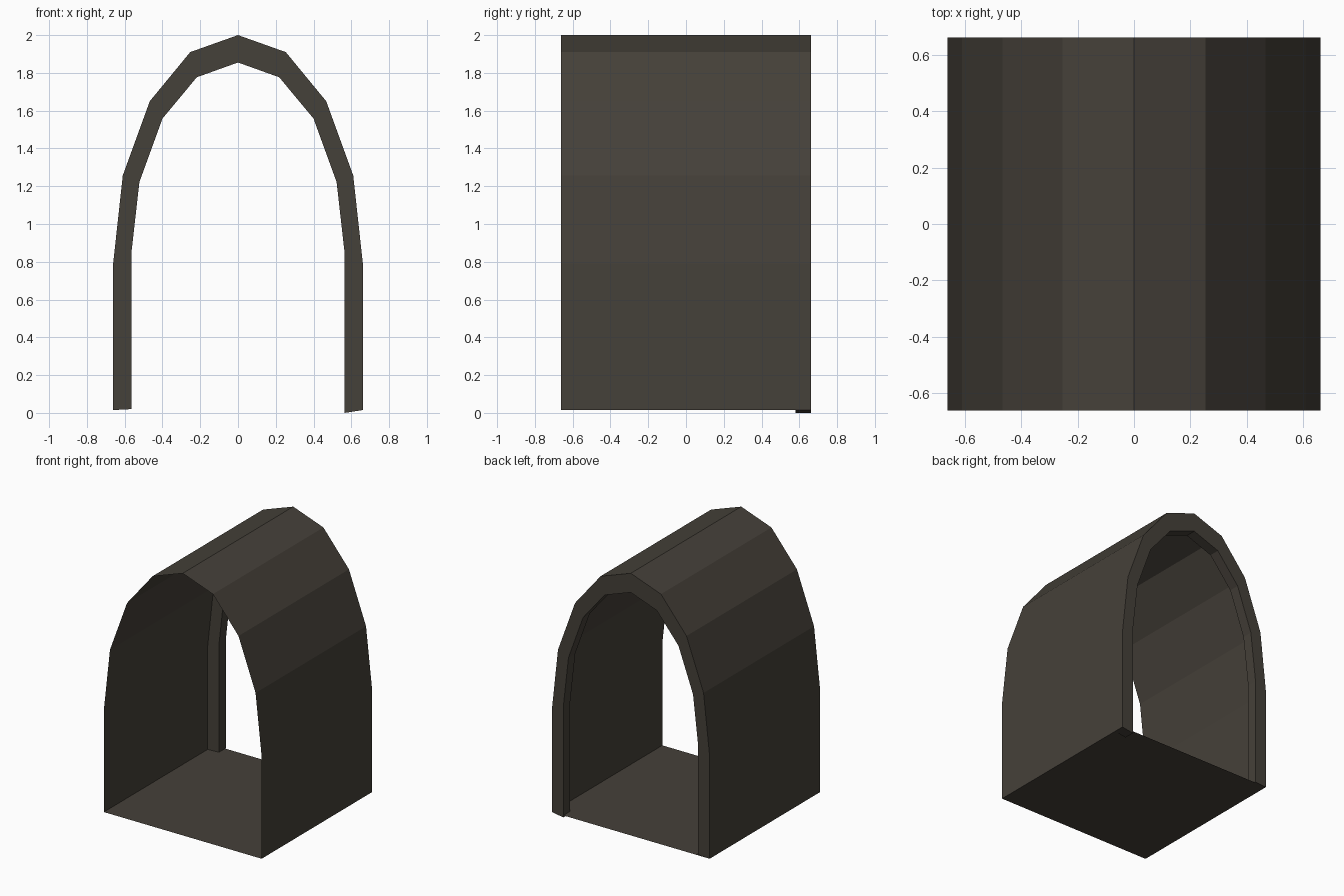
import bpy, bmesh

if "Cube" in bpy.data.objects:
    bpy.data.objects.remove(bpy.data.objects["Cube"])

W = 0.661            # half width and half length
RIM_Y = 0.58         # where the rim starts
BASE = 0.015

stone = bpy.data.materials.new("dark_brown_stone")
stone.diffuse_color = (0.060, 0.052, 0.041, 1)
stone.use_nodes = True
stone.node_tree.nodes["Principled BSDF"].inputs["Base Color"].default_value = stone.diffuse_color


def arch(half):
    """Mirror half a profile (foot to crown) into a full arch."""
    return [(-x, z) for x, z in half] + [(x, z) for x, z in reversed(half[:-1])]


def make(name, bm):
    me = bpy.data.meshes.new(name)
    bm.to_mesh(me)
    bm.free()
    me.materials.append(stone)
    ob = bpy.data.objects.new(name, me)
    bpy.context.collection.objects.link(ob)
    return ob


def row(bm, profile, y):
    return [bm.verts.new((x, y, z)) for x, z in profile]


def bridge(bm, a, b):
    for i in range(len(a) - 1):
        bm.faces.new((a[i], b[i], b[i + 1], a[i + 1]))


outer = arch([(W, BASE), (W, 0.79), (0.61, 1.257), (0.467, 1.65), (0.253, 1.91), (0, 2.0)])
inner = arch([(0.565, 0.02), (0.565, 0.842), (0.522, 1.222), (0.4, 1.558), (0.218, 1.777), (0, 1.855)])
inner[-1] = (0.565, 0.0)     # right foot dips slightly lower

# Thin vault shell
bm = bmesh.new()
bridge(bm, row(bm, outer, -W), row(bm, outer, W))
bm.normal_update()
if max(bm.faces, key=lambda f: f.calc_center_median().z).normal.z < 0:
    bmesh.ops.reverse_faces(bm, faces=bm.faces[:])
make("vault_shell", bm)

# Flat floor sheet
bm = bmesh.new()
bm.faces.new([bm.verts.new((x, y, BASE)) for x, y in ((-W, -W), (W, -W), (W, W), (-W, W))])
make("floor", bm)

# Rim around the rear opening: front, back, inner sides and feet (the shell closes the outside)
bm = bmesh.new()
of, inf = row(bm, outer, RIM_Y), row(bm, inner, RIM_Y)
ob, inb = row(bm, outer, W), row(bm, inner, W)
bridge(bm, of, inf)
bridge(bm, inf, inb)
bridge(bm, inb, ob)
for i in (0, -1):
    bm.faces.new((of[i], inf[i], inb[i], ob[i]))
bmesh.ops.recalc_face_normals(bm, faces=bm.faces[:])
bm.normal_update()
back = [f for f in bm.faces if f.calc_center_median().y > W - 0.001]
if back[0].normal.y < 0:
    bmesh.ops.reverse_faces(bm, faces=bm.faces[:])
make("rear_rim", bm)
